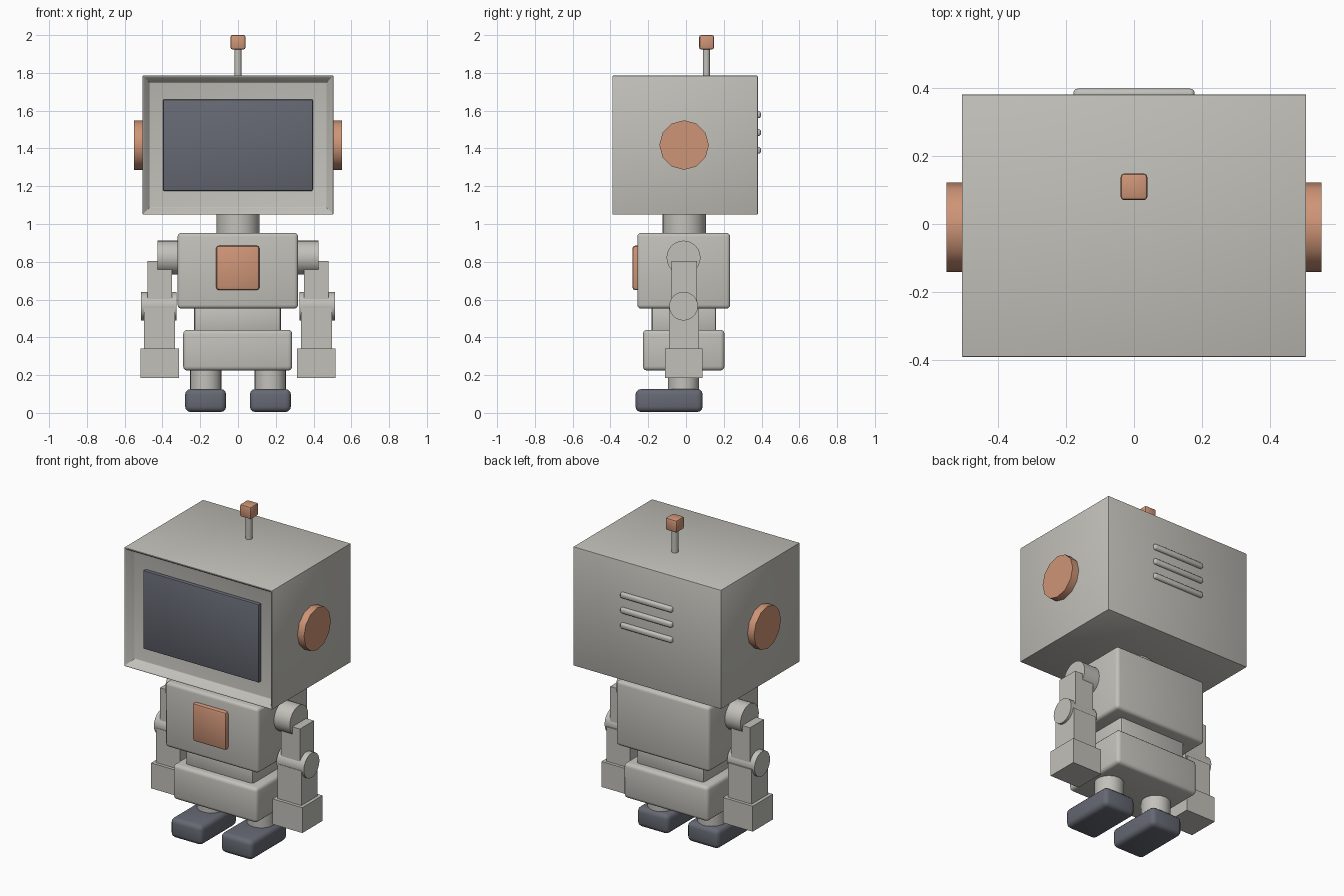
import bpy, bmesh, math
from mathutils import Matrix, Vector

if "Cube" in bpy.data.objects:
    bpy.data.objects.remove(bpy.data.objects["Cube"])


def material(name, rgb):
    m = bpy.data.materials.new(name)
    m.diffuse_color = (*rgb, 1)
    m.use_nodes = True
    m.node_tree.nodes["Principled BSDF"].inputs["Base Color"].default_value = m.diffuse_color
    return m


GREY = material("warm_grey", (0.54, 0.53, 0.49))
COPPER = material("copper", (0.62, 0.30, 0.185))
SLATE = material("dark_slate", (0.13, 0.14, 0.17))


def finish(name, bm, mat, bevel=0.0, segments=2, angle=35):
    """Round the sharp edges, shade smooth by angle and add to the scene."""
    bm.normal_update()
    if bevel:
        edges = [e for e in bm.edges if e.calc_face_angle(0) > math.radians(50)]
        bmesh.ops.bevel(bm, geom=edges, offset=bevel, segments=segments,
                        profile=0.5, affect='EDGES', clamp_overlap=True)
    me = bpy.data.meshes.new(name)
    bm.to_mesh(me)
    bm.free()
    me.materials.append(mat)
    me.shade_smooth()
    me.set_sharp_from_angle(angle=math.radians(angle))
    ob = bpy.data.objects.new(name, me)
    bpy.context.collection.objects.link(ob)
    return ob


def cube(x, y, z):
    """Box between (min, max) pairs."""
    bm = bmesh.new()
    centre = Vector([(a + b) / 2 for a, b in (x, y, z)])
    size = [b - a for a, b in (x, y, z)]
    bmesh.ops.create_cube(bm, size=1, matrix=Matrix.Translation(centre) @ Matrix.Diagonal((*size, 1)))
    return bm


def box(name, x, y, z, mat=GREY, bevel=0.0, segments=2):
    return finish(name, cube(x, y, z), mat, bevel, segments)


def cylinder(name, centre, radius, length, axis='Z', mat=GREY, sides=24, bevel=0.0):
    bm = bmesh.new()
    rot = Matrix.Rotation(math.pi / 2, 4, 'Y') if axis == 'X' else Matrix()
    bmesh.ops.create_cone(bm, cap_ends=True, segments=sides, radius1=radius, radius2=radius,
                          depth=length, matrix=Matrix.Translation(centre) @ rot)
    return finish(name, bm, mat, bevel)


# Head shell with a sloped recess in the front
bm = cube((-0.505, 0.505), (-0.39, 0.38), (1.05, 1.785))
bm.normal_update()
front = [f for f in bm.faces if f.normal.y < -0.9]
bmesh.ops.inset_region(bm, faces=front, thickness=0.01)
bmesh.ops.inset_region(bm, faces=front, thickness=0.042, depth=-0.05)
finish("head", bm, GREY, 0.006)
box("screen", (-0.398, 0.396), (-0.362, -0.33), (1.175, 1.66), SLATE, 0.008)

# Antenna and rear vents
cylinder("antenna_rod", (0, 0.108, 1.855), 0.019, 0.15, sides=12)
box("antenna_tip", (-0.039, 0.039), (0.07, 0.148), (1.924, 2.0), COPPER, 0.01)
for i in range(3):
    z = 1.578 - i * 0.094
    box(f"vent_{i + 1}", (-0.178, 0.178), (0.36, 0.397), (z - 0.018, z + 0.018), GREY, 0.013, 3)

# Neck, torso, waist and hips
cylinder("neck", (0, -0.01, 1.0), 0.115, 0.13)
box("torso", (-0.32, 0.318), (-0.258, 0.234), (0.552, 0.953), GREY, 0.02, 3)
box("chest_plate", (-0.116, 0.114), (-0.284, -0.24), (0.65, 0.885), COPPER, 0.015)
box("waist", (-0.232, 0.228), (-0.182, 0.16), (0.42, 0.57), GREY, 0.015)
box("hips", (-0.29, 0.287), (-0.228, 0.204), (0.224, 0.44), GREY, 0.022, 3)

# Mirrored parts
for side, s in (("left", -1), ("right", 1)):
    def span(a, b):
        return tuple(sorted((s * a, s * b)))

    cylinder(f"{side}_ear", (s * 0.52, -0.01, 1.418), 0.131, 0.06, 'X', COPPER, 12)
    cylinder(f"{side}_shoulder", (s * 0.361, -0.013, 0.822), 0.09, 0.13, 'X')
    box(f"{side}_upper_arm", span(0.35, 0.478), (-0.078, 0.058), (0.54, 0.805))
    cylinder(f"{side}_elbow", (s * 0.419, -0.013, 0.565), 0.076, 0.187, 'X')
    box(f"{side}_forearm", span(0.334, 0.497), (-0.09, 0.068), (0.33, 0.555))
    box(f"{side}_hand", span(0.313, 0.517), (-0.11, 0.087), (0.185, 0.342))
    cylinder(f"{side}_leg", (s * 0.171, -0.013, 0.175), 0.083, 0.13)
    box(f"{side}_foot", span(0.063, 0.28), (-0.267, 0.088), (0.005, 0.126), SLATE, 0.028, 3)
